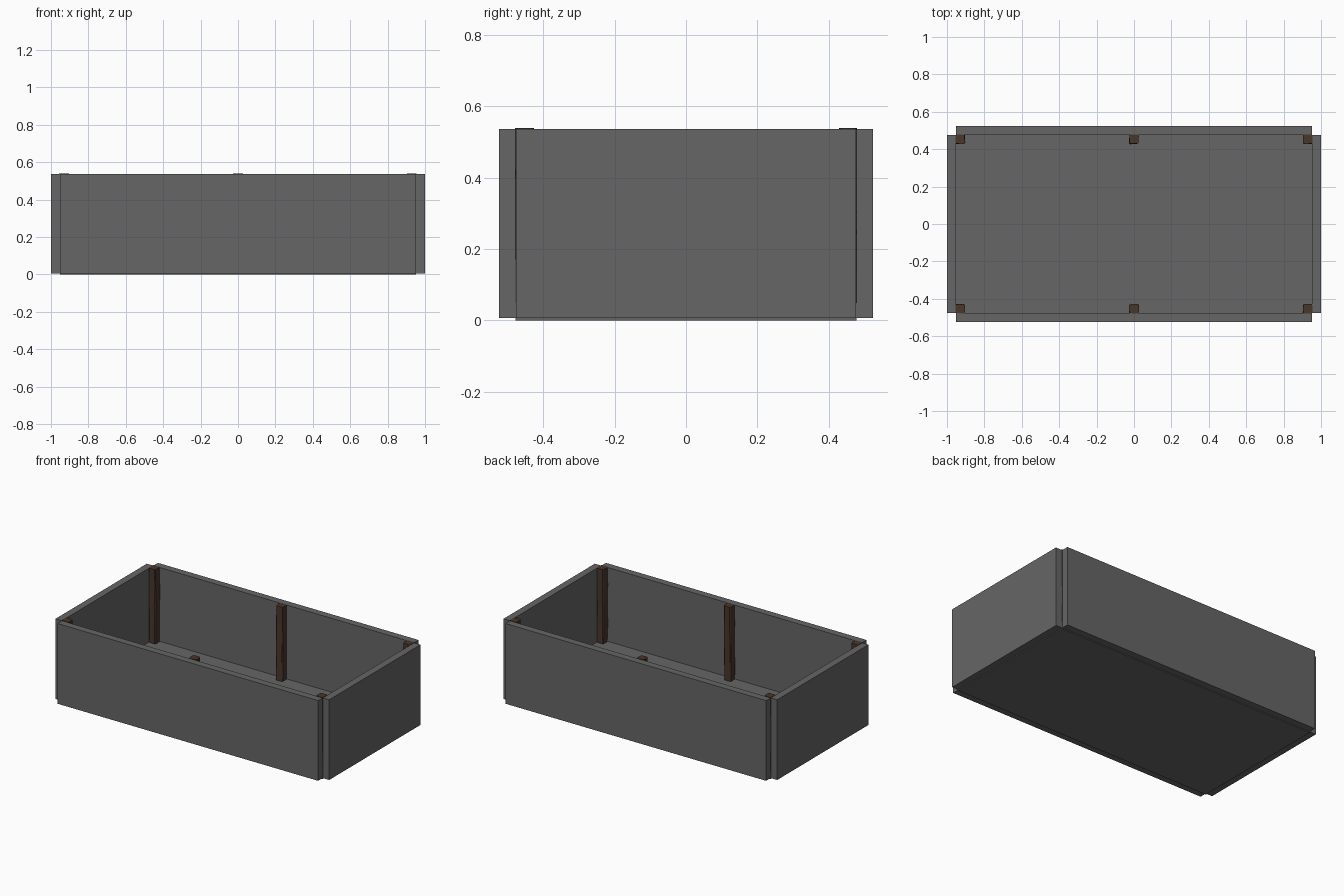
import bpy, bmesh, random
from mathutils import Matrix, Vector

if "Cube" in bpy.data.objects:
    bpy.data.objects.remove(bpy.data.objects["Cube"])

random.seed(4)


def material(name, rgb):
    m = bpy.data.materials.new(name)
    m.diffuse_color = (*rgb, 1)
    m.use_nodes = True
    m.node_tree.nodes["Principled BSDF"].inputs["Base Color"].default_value = m.diffuse_color
    return m


grey = material("grey panel", (0.133, 0.133, 0.133))
brown = material("dark wood", (0.065, 0.037, 0.025))


def finish(bm, name, mat):
    me = bpy.data.meshes.new(name)
    bm.to_mesh(me)
    bm.free()
    me.materials.append(mat)
    ob = bpy.data.objects.new(name, me)
    bpy.context.collection.objects.link(ob)
    return ob


def box_mesh(lo, hi):
    lo, hi = Vector(lo), Vector(hi)
    bm = bmesh.new()
    bmesh.ops.create_cube(bm, size=1, matrix=Matrix.Translation((lo + hi) / 2)
                          @ Matrix.Diagonal((*(hi - lo), 1)))
    return bm


def box(name, lo, hi, mat):
    return finish(box_mesh(lo, hi), name, mat)


# Floor panel
box("floor", (-0.953, -0.477, 0), (0.953, 0.477, 0.048), grey)

# Wall panels, meeting at their inner corner edges
for name, s in (("front", -1), ("back", 1)):
    ys = sorted((s * 0.477, s * 0.524))
    box(name + "_wall", (-0.952, ys[0], 0.006), (0.952, ys[1], 0.536), grey)
for name, s in (("left", -1), ("right", 1)):
    xs = sorted((s * 0.953, s * 1.0))
    box(name + "_wall", (xs[0], -0.476, 0.006), (xs[1], 0.476, 0.536), grey)

# Rough wooden posts, slightly uneven
for row, y in (("front", -0.453), ("back", 0.453)):
    for col, x in (("left", -0.929), ("middle", 0), ("right", 0.929)):
        bm = box_mesh((x - 0.025, y - 0.025, 0.047), (x + 0.025, y + 0.025, 0.539))
        upright = [e for e in bm.edges
                   if abs(e.verts[0].co.z - e.verts[1].co.z) > 0.1]
        bmesh.ops.subdivide_edges(bm, edges=upright, cuts=3)
        upright = [e for e in bm.edges
                   if abs(e.verts[0].co.z - e.verts[1].co.z) > 0.05]
        bmesh.ops.bevel(bm, geom=upright, offset=0.006, segments=1, affect='EDGES')
        for v in bm.verts:
            v.co.x += random.uniform(-0.002, 0.002)
            v.co.y += random.uniform(-0.002, 0.002)
        finish(bm, f"{row}_{col}_post", brown)
